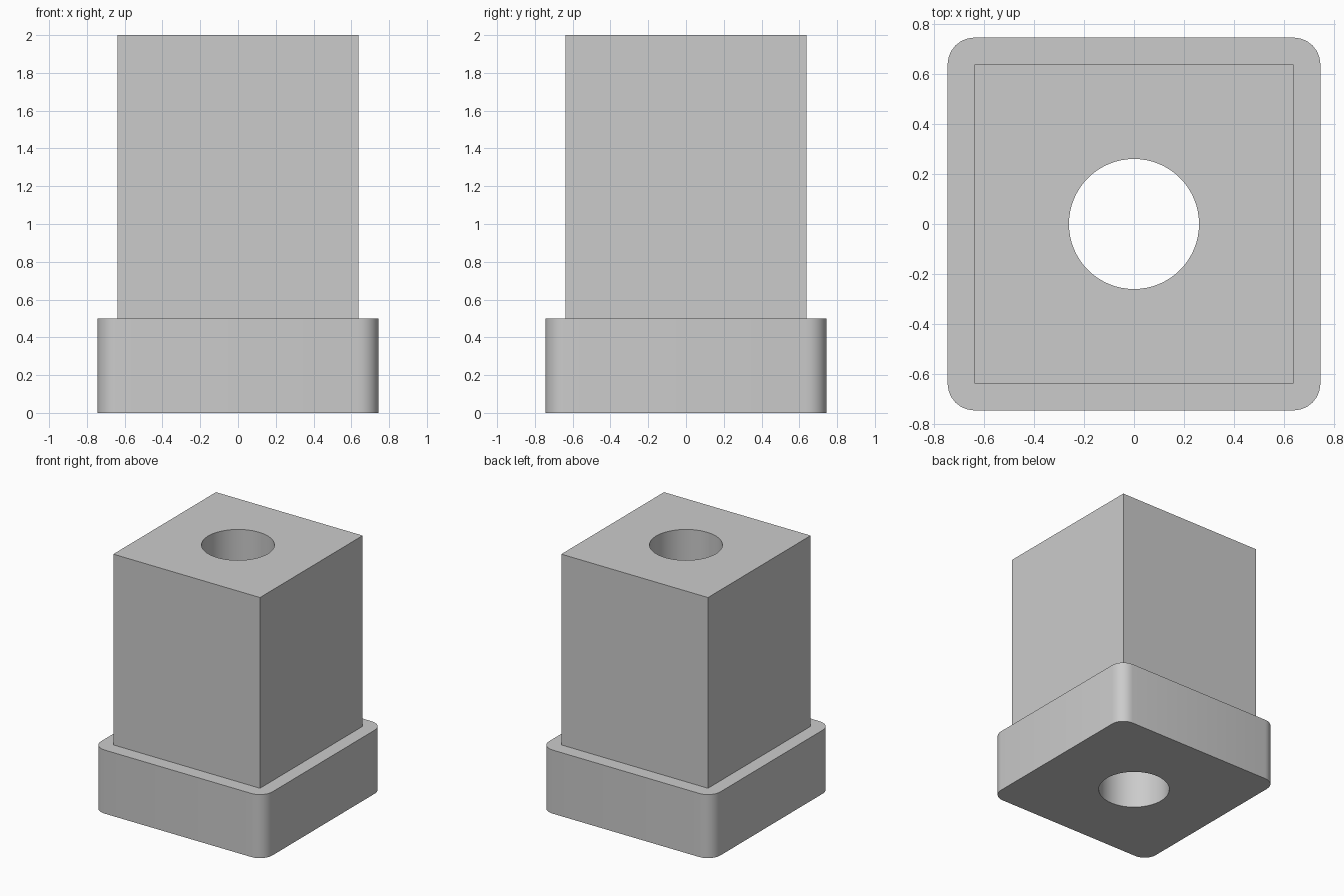
import bpy, bmesh, math

if "Cube" in bpy.data.objects:
    bpy.data.objects.remove(bpy.data.objects["Cube"])

HALF_BASE, HALF_SHAFT, CORNER, BORE = 0.745, 0.638, 0.107, 0.26
STEP_Z, TOP_Z = 0.5, 2.0

grey = bpy.data.materials.new("light grey")
grey.diffuse_color = (0.6, 0.6, 0.6, 1)
grey.use_nodes = True
grey.node_tree.nodes["Principled BSDF"].inputs["Base Color"].default_value = grey.diffuse_color


def circle(r, n=64):
    return [(r * math.cos(2 * math.pi * i / n), r * math.sin(2 * math.pi * i / n)) for i in range(n)]


def square(half, radius=0, n=6):
    """Square outline, optionally with rounded corners."""
    pts = []
    for k in range(4):
        a = math.pi / 2 * k
        cx = (half - radius) * (1 if k in (0, 3) else -1)
        cy = (half - radius) * (1 if k in (0, 1) else -1)
        for i in range(n + 1 if radius else 1):
            t = a + math.pi / 2 * i / n
            pts.append((cx + radius * math.cos(t), cy + radius * math.sin(t)))
    return pts


bm = bmesh.new()


def ring(pts, z):
    verts = [bm.verts.new((x, y, z)) for x, y in pts]
    edges = [bm.edges.new((verts[i - 1], verts[i])) for i in range(len(verts))]
    return verts, edges


def wall(a, b):
    for i in range(len(a[0])):
        bm.faces.new((a[0][i - 1], a[0][i], b[0][i], b[0][i - 1]))


def cap(outer, inner):
    bmesh.ops.triangle_fill(bm, edges=outer[1] + inner[1], use_beauty=True)


# outlines at each level
base_low = ring(square(HALF_BASE, CORNER), 0)
base_high = ring(square(HALF_BASE, CORNER), STEP_Z)
shaft_low = ring(square(HALF_SHAFT), STEP_Z)
shaft_high = ring(square(HALF_SHAFT), TOP_Z)
bore_low = ring(circle(BORE), 0)
bore_high = ring(circle(BORE), TOP_Z)

# flat faces: underside, ledge and top
cap(base_low, bore_low)
cap(base_high, shaft_low)
cap(shaft_high, bore_high)

# upright walls: flange, shaft and through hole
wall(base_low, base_high)
wall(shaft_low, shaft_high)
wall(bore_low, bore_high)
bmesh.ops.recalc_face_normals(bm, faces=bm.faces[:])

mesh = bpy.data.meshes.new("flanged_square_bushing")
bm.to_mesh(mesh)
bm.free()
mesh.materials.append(grey)
bushing = bpy.data.objects.new("flanged_square_bushing", mesh)
bpy.context.collection.objects.link(bushing)

# smooth rounded corners and bore, keep hard edges
bpy.context.view_layer.objects.active = bushing
bushing.select_set(True)
bpy.ops.object.shade_smooth_by_angle(angle=math.radians(30))
